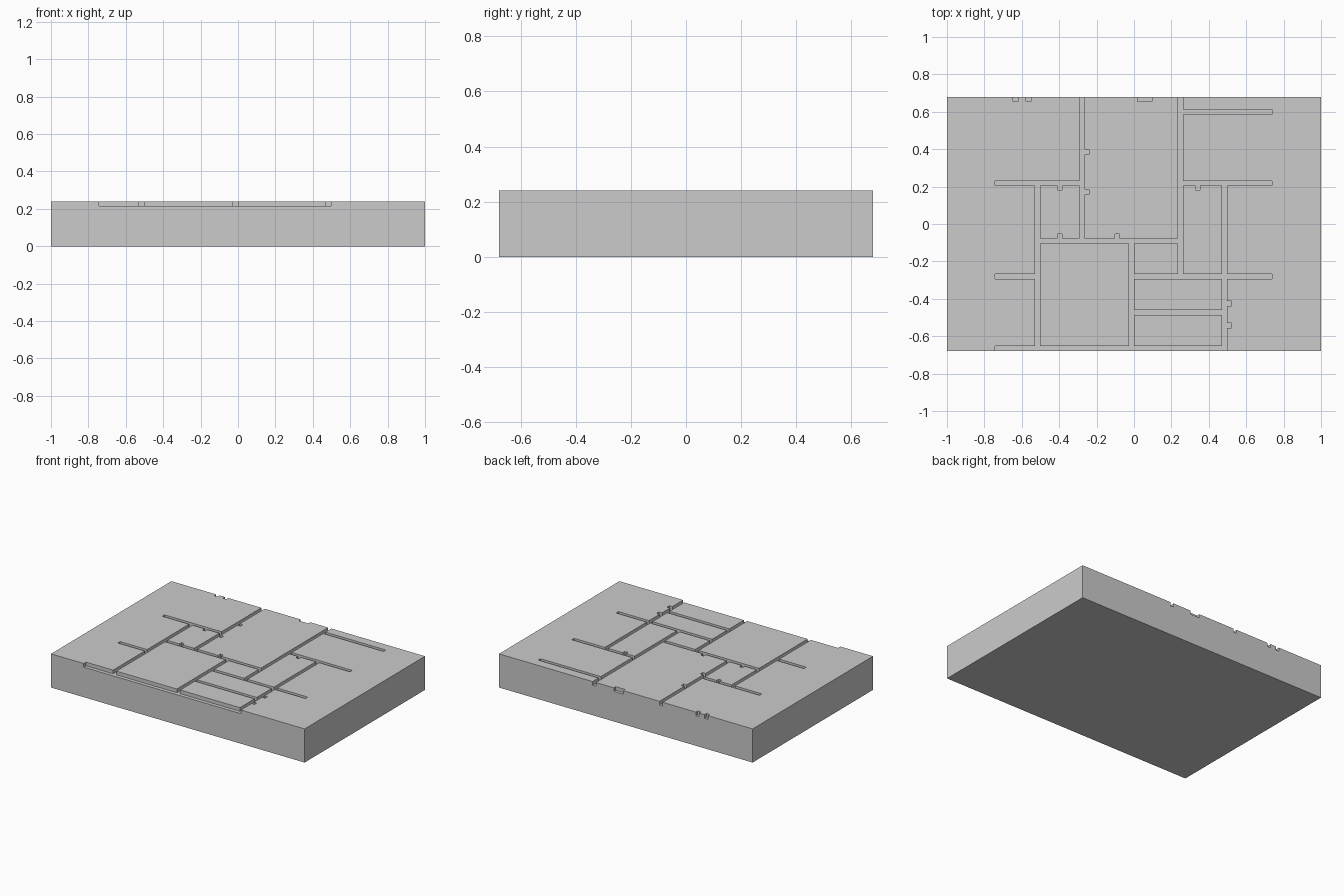
import bpy
import bmesh

if "Cube" in bpy.data.objects:
    bpy.data.objects.remove(bpy.data.objects["Cube"])

HX, HY = 1.0, 0.678          # half sizes of the slab
TOP, FLOOR = 0.24, 0.214     # slab top and channel floor
W = 0.026                    # channel width

channels = []                # (x0, x1, y0, y1)


def along_x(x0, x1, y):
    channels.append((x0, x1, y, y + W))


def along_y(x, y0, y1):
    channels.append((x, x + W, y0, y1))


# Channels running front to back
along_y(-0.529, -HY, 0.205)
along_y(-0.291, -0.104, HY)
along_y(0.236, -0.294, HY)
along_y(0.471, -HY, 0.205)
along_y(-0.026, -HY, -0.104)

# Channels running left to right
along_x(-0.742, -0.265, 0.205)
along_x(0.262, 0.738, 0.205)
along_x(0.262, 0.738, 0.585)
along_x(-0.503, 0.262, -0.104)
along_x(-0.742, -0.503, -0.294)
along_x(-0.026, 0.738, -0.294)
along_x(-0.026, 0.497, -0.487)
along_x(-0.742, 0.497, -HY)

# Small notches on the back edge
for x0, x1 in ((-0.647, -0.621), (-0.578, -0.552), (0.02, 0.095)):
    channels.append((x0, x1, HY - 0.022, HY))
# Small notches beside the channels
for x, y in ((-0.265, 0.372), (-0.265, 0.158), (0.497, -0.438), (0.497, -0.556)):
    channels.append((x, x + 0.024, y, y + W))
for x, y in ((-0.408, 0.181), (0.33, 0.181), (-0.408, -0.078), (-0.102, -0.078)):
    channels.append((x, x + 0.024, y, y + 0.024))

# Grid lines through every channel edge
xs = sorted({round(v, 3) for c in channels for v in c[:2]} | {-HX, HX})
ys = sorted({round(v, 3) for c in channels for v in c[2:]} | {-HY, HY})
zs = [0.0, FLOOR, TOP]


def solid(i, j, k):
    """True where the slab fills the cell; channels empty the upper layer."""
    if not (0 <= i < len(xs) - 1 and 0 <= j < len(ys) - 1 and 0 <= k < 2):
        return False
    if k == 0:
        return True
    cx, cy = (xs[i] + xs[i + 1]) / 2, (ys[j] + ys[j + 1]) / 2
    return not any(a < cx < b and c < cy < d for a, b, c, d in channels)


# Skin the boundary between solid and empty cells
bm = bmesh.new()
verts = {}


def vert(key):
    if key not in verts:
        verts[key] = bm.verts.new((xs[key[0]], ys[key[1]], zs[key[2]]))
    return verts[key]


for i in range(len(xs) - 1):
    for j in range(len(ys) - 1):
        for k in range(2):
            if not solid(i, j, k):
                continue
            for axis in range(3):
                for side in (0, 1):
                    n = [i, j, k]
                    n[axis] += 1 if side else -1
                    if solid(*n):
                        continue
                    u, v = (axis + 1) % 3, (axis + 2) % 3
                    loop = []
                    for du, dv in ((0, 0), (1, 0), (1, 1), (0, 1)):
                        p = [i, j, k]
                        p[axis] += side
                        p[u] += du
                        p[v] += dv
                        loop.append(vert(tuple(p)))
                    bm.faces.new(loop if side else loop[::-1])

# Merge flat neighbouring faces
bmesh.ops.dissolve_limit(bm, angle_limit=0.01, verts=bm.verts[:], edges=bm.edges[:])
mesh = bpy.data.meshes.new("grooved_slab")
bm.to_mesh(mesh)
bm.free()
bpy.context.collection.objects.link(bpy.data.objects.new("grooved_slab", mesh))
